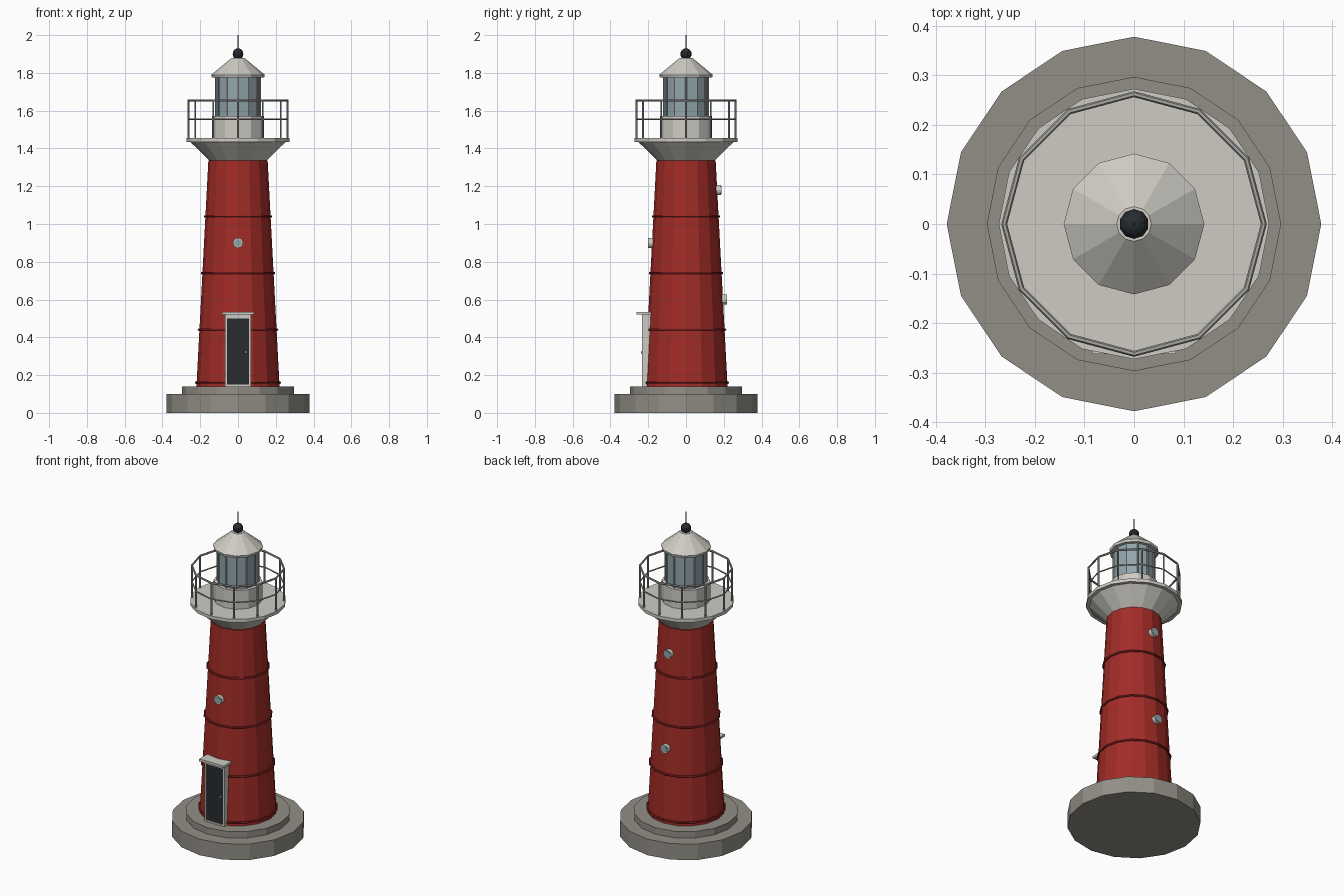
import bpy
from math import cos, sin, pi

if "Cube" in bpy.data.objects:
    bpy.data.objects.remove(bpy.data.objects["Cube"])


def mat(name, r, g, b):
    m = bpy.data.materials.new(name)
    m.diffuse_color = (r, g, b, 1)
    m.use_nodes = True
    m.node_tree.nodes["Principled BSDF"].inputs["Base Color"].default_value = m.diffuse_color
    return m


RED = mat("red_paint", 0.36, 0.025, 0.02)
DARK_RED = mat("dark_red", 0.22, 0.015, 0.015)
STONE = mat("stone", 0.29, 0.275, 0.24)
WHITE = mat("white_paint", 0.62, 0.60, 0.55)
GLASS = mat("glass", 0.28, 0.38, 0.42)
DARK = mat("dark_metal", 0.02, 0.025, 0.03)
GREY = mat("rail_grey", 0.38, 0.38, 0.36)


def finish(name, m):
    o = bpy.context.object
    o.name = name
    o.data.materials.append(m)
    return o


def frustum(name, r1, r2, z1, z2, sides, m, x=0, y=0):
    bpy.ops.mesh.primitive_cone_add(vertices=sides, radius1=r1, radius2=r2,
                                    depth=z2 - z1, location=(x, y, (z1 + z2) / 2))
    return finish(name, m)


def box(name, x1, x2, y1, y2, z1, z2, m):
    bpy.ops.mesh.primitive_cube_add(size=1, location=((x1 + x2) / 2, (y1 + y2) / 2, (z1 + z2) / 2))
    o = finish(name, m)
    o.scale = (x2 - x1, y2 - y1, z2 - z1)
    return o


def ring(name, r, thick, z, sides, m, minor=6):
    bpy.ops.mesh.primitive_torus_add(major_radius=r, minor_radius=thick, major_segments=sides,
                                     minor_segments=minor, location=(0, 0, z))
    return finish(name, m)


def ball(name, r, loc, m, seg=10, rings=8):
    bpy.ops.mesh.primitive_uv_sphere_add(segments=seg, ring_count=rings, radius=r, location=loc)
    return finish(name, m)


def tower_r(z):
    return 0.22 + (0.157 - 0.22) * (z - 0.14) / 1.195


# Stepped stone base
frustum("base_lower", 0.378, 0.378, 0, 0.10, 16, STONE)
frustum("base_upper", 0.297, 0.297, 0.10, 0.14, 16, STONE)

# Tapered tower with thin bands
frustum("tower", tower_r(0.14), tower_r(1.335), 0.14, 1.335, 16, RED)
for i, z in enumerate((0.16, 0.44, 0.74, 1.04)):
    ring(f"tower_band_{i}", tower_r(z) + 0.002, 0.007, z, 16, DARK_RED)

# Flared gallery support and deck
frustum("gallery_flare", 0.15, 0.255, 1.335, 1.437, 16, WHITE)
frustum("gallery_deck", 0.273, 0.273, 1.435, 1.455, 16, WHITE)

# Railing
for i in range(12):
    a = i * pi / 6
    frustum(f"rail_post_{i}", 0.005, 0.005, 1.45, 1.655, 6, GREY, 0.262 * cos(a), 0.262 * sin(a))
ring("rail_top", 0.262, 0.006, 1.655, 12, GREY)
ring("rail_middle", 0.262, 0.004, 1.555, 12, GREY)

# Lantern room
frustum("lantern_wall", 0.138, 0.138, 1.455, 1.572, 12, WHITE)
frustum("lantern_glass", 0.118, 0.118, 1.57, 1.78, 12, GLASS)
for i in range(12):
    a = i * pi / 6
    frustum(f"mullion_{i}", 0.005, 0.005, 1.57, 1.78, 6, GREY, 0.118 * cos(a), 0.118 * sin(a))

# Roof, ball finial and rod
frustum("roof_eave", 0.138, 0.142, 1.775, 1.79, 12, WHITE)
frustum("roof", 0.142, 0.035, 1.79, 1.878, 12, WHITE)
ball("finial_ball", 0.03, (0, 0, 1.90), DARK)
frustum("finial_rod", 0.004, 0.003, 1.92, 2.0, 6, DARK)

# Round windows: frame plus glass disc
for i, (side, z) in enumerate(((-1, 0.90), (1, 0.60), (1, 1.18))):
    y = side * (tower_r(z) + 0.005)
    for name, r, depth, m in (("window_frame", 0.027, 0.03, WHITE), ("window_glass", 0.021, 0.034, GLASS)):
        bpy.ops.mesh.primitive_cylinder_add(vertices=12, radius=r, depth=depth,
                                            location=(0, y, z), rotation=(pi / 2, 0, 0))
        finish(f"{name}_{i}", m)

# Door, frame, hood and knob
for s, n in ((-1, "left"), (1, "right")):
    x1, x2 = sorted((s * 0.058, s * 0.069))
    box(f"door_jamb_{n}", x1, x2, -0.233, -0.17, 0.14, 0.52, WHITE)
box("door_head", -0.069, 0.069, -0.233, -0.17, 0.50, 0.52, WHITE)
box("door_sill", -0.069, 0.069, -0.233, -0.17, 0.14, 0.15, WHITE)
box("door", -0.059, 0.059, -0.228, -0.17, 0.145, 0.505, DARK)
box("door_hood", -0.085, 0.085, -0.262, -0.185, 0.52, 0.535, WHITE)
ball("door_knob", 0.007, (0.042, -0.232, 0.32), WHITE, 8, 6)
